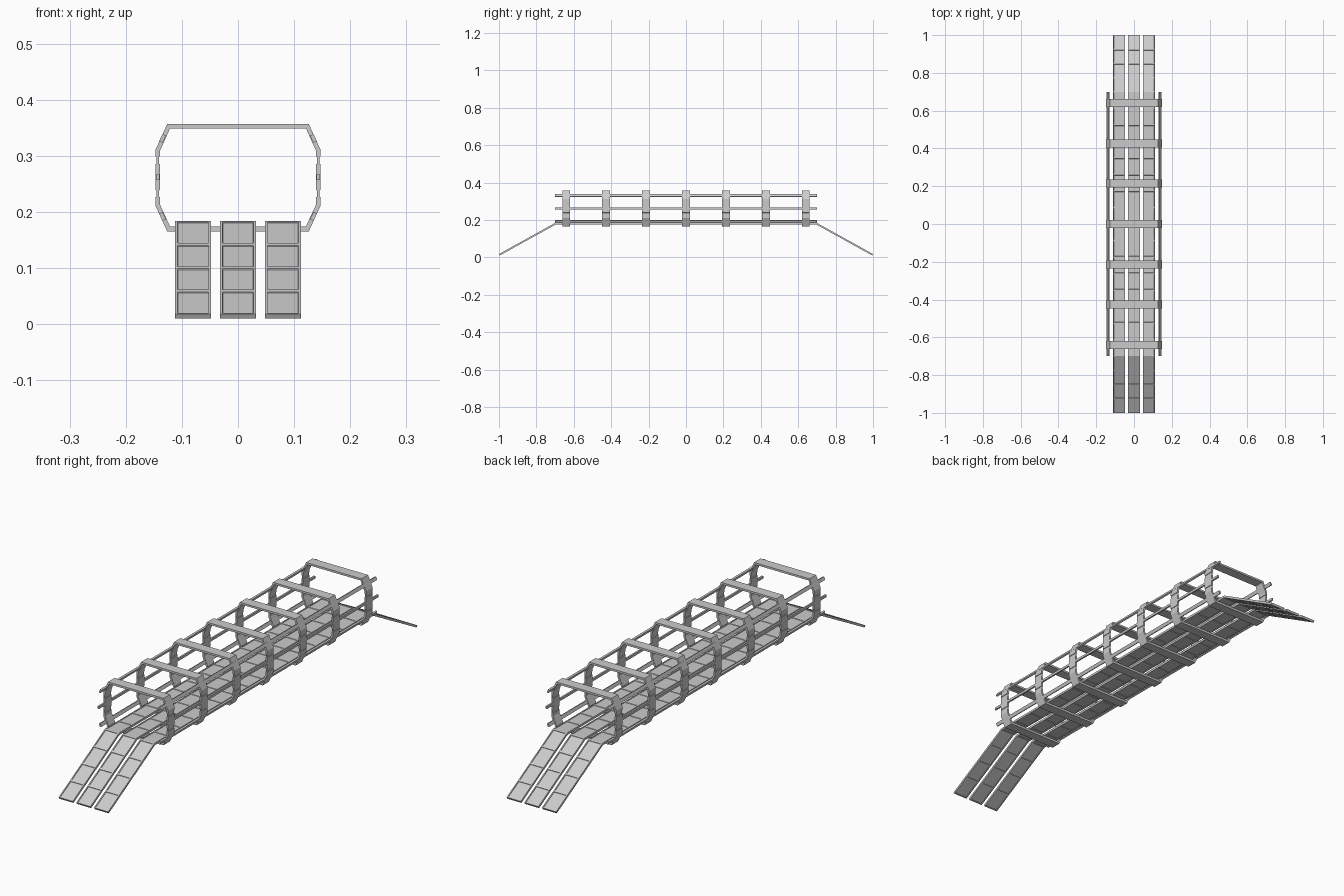
import bpy, bmesh, math
from mathutils import Matrix, Vector

if "Cube" in bpy.data.objects:
    bpy.data.objects.remove(bpy.data.objects["Cube"])


def finish(bm, name):
    bmesh.ops.recalc_face_normals(bm, faces=bm.faces[:])
    me = bpy.data.meshes.new(name)
    bm.to_mesh(me)
    bm.free()
    ob = bpy.data.objects.new(name, me)
    bpy.context.collection.objects.link(ob)
    return ob


def plank(name, x, start, end, panels, thick=0.009, half=0.032):
    """Board whose top runs from start (y, z) to end, with recessed panels."""
    dy, dz = end[0] - start[0], end[1] - start[1]
    length = math.hypot(dy, dz)
    bm = bmesh.new()
    rows = [[bm.verts.new((s * half, length * i / panels, 0)) for s in (-1, 1)]
            for i in range(panels + 1)]
    for a, b in zip(rows, rows[1:]):
        bm.faces.new((a[0], a[1], b[1], b[0]))
    ext = bmesh.ops.extrude_face_region(bm, geom=bm.faces[:])
    verts = [g for g in ext["geom"] if isinstance(g, bmesh.types.BMVert)]
    bmesh.ops.translate(bm, verts=verts, vec=(0, 0, -thick))
    bmesh.ops.recalc_face_normals(bm, faces=bm.faces[:])
    flat = [f for f in bm.faces if abs(f.normal.z) > 0.9]
    bmesh.ops.inset_individual(bm, faces=flat, thickness=0.006, depth=0)
    bmesh.ops.inset_individual(bm, faces=flat, thickness=0.001, depth=-0.002)
    m = Matrix.Translation((x, start[0], start[1])) @ Matrix.Rotation(math.atan2(dz, dy), 4, 'X')
    bmesh.ops.transform(bm, matrix=m, verts=bm.verts[:])
    return finish(bm, name)


def bar(name, x, z, width, height, tilt, length=1.4):
    bm = bmesh.new()
    bmesh.ops.create_cube(bm, size=1)
    m = (Matrix.Translation((x, 0, z)) @ Matrix.Rotation(tilt, 4, 'Y')
         @ Matrix.Diagonal((width, length, height, 1)))
    bmesh.ops.transform(bm, matrix=m, verts=bm.verts[:])
    return finish(bm, name)


# right half of the hoop, bottom to top: outer x, z and inner x, z
HALF = [
    (0.126, 0.165, 0.121, 0.174), (0.147, 0.211, 0.139, 0.213),
    (0.147, 0.226, 0.139, 0.226), (0.145, 0.227, 0.141, 0.227),
    (0.145, 0.238, 0.141, 0.238), (0.147, 0.239, 0.139, 0.239),
    (0.147, 0.285, 0.139, 0.285), (0.145, 0.286, 0.141, 0.286),
    (0.145, 0.298, 0.141, 0.298), (0.147, 0.299, 0.139, 0.299),
    (0.147, 0.311, 0.139, 0.309), (0.126, 0.357, 0.121, 0.349),
]


def hoop(name, y, depth=0.042):
    loop = HALF + [(-a, b, -c, d) for a, b, c, d in reversed(HALF)]
    bm = bmesh.new()
    rings = []
    for ox, oz, ix, iz in loop:
        rings.append([bm.verts.new(p) for p in (
            (ox, y - depth / 2, oz), (ox, y + depth / 2, oz),
            (ix, y + depth / 2, iz), (ix, y - depth / 2, iz))])
    for i, a in enumerate(rings):
        b = rings[(i + 1) % len(rings)]
        for k in range(4):
            j = (k + 1) % 4
            bm.faces.new((a[k], a[j], b[j], b[k]))
    return finish(bm, name)


# walkway deck and the two end ramps, three planks each
for i, x in enumerate((-0.08, 0, 0.08)):
    plank(f"deck_plank_{i + 1}", x, (-0.7, 0.184), (0.7, 0.184), 16)
    plank(f"front_ramp_plank_{i + 1}", x, (-1.0, 0.018), (-0.7, 0.184), 4)
    plank(f"back_ramp_plank_{i + 1}", x, (0.7, 0.184), (1.0, 0.018), 4)

# hoops around the walkway
for i in range(7):
    hoop(f"hoop_{i + 1}", (i - 3) * 0.2135)

# flat rails lying in the hoop sides
slope = math.atan2(0.021, 0.046)
for side, s in (("left", -1), ("right", 1)):
    bar(f"{side}_top_rail", s * 0.1345, 0.331, 0.007, 0.014, -s * slope)
    bar(f"{side}_middle_rail", s * 0.143, 0.262, 0.007, 0.010, 0)
    bar(f"{side}_bottom_rail", s * 0.1345, 0.192, 0.007, 0.014, s * slope)
